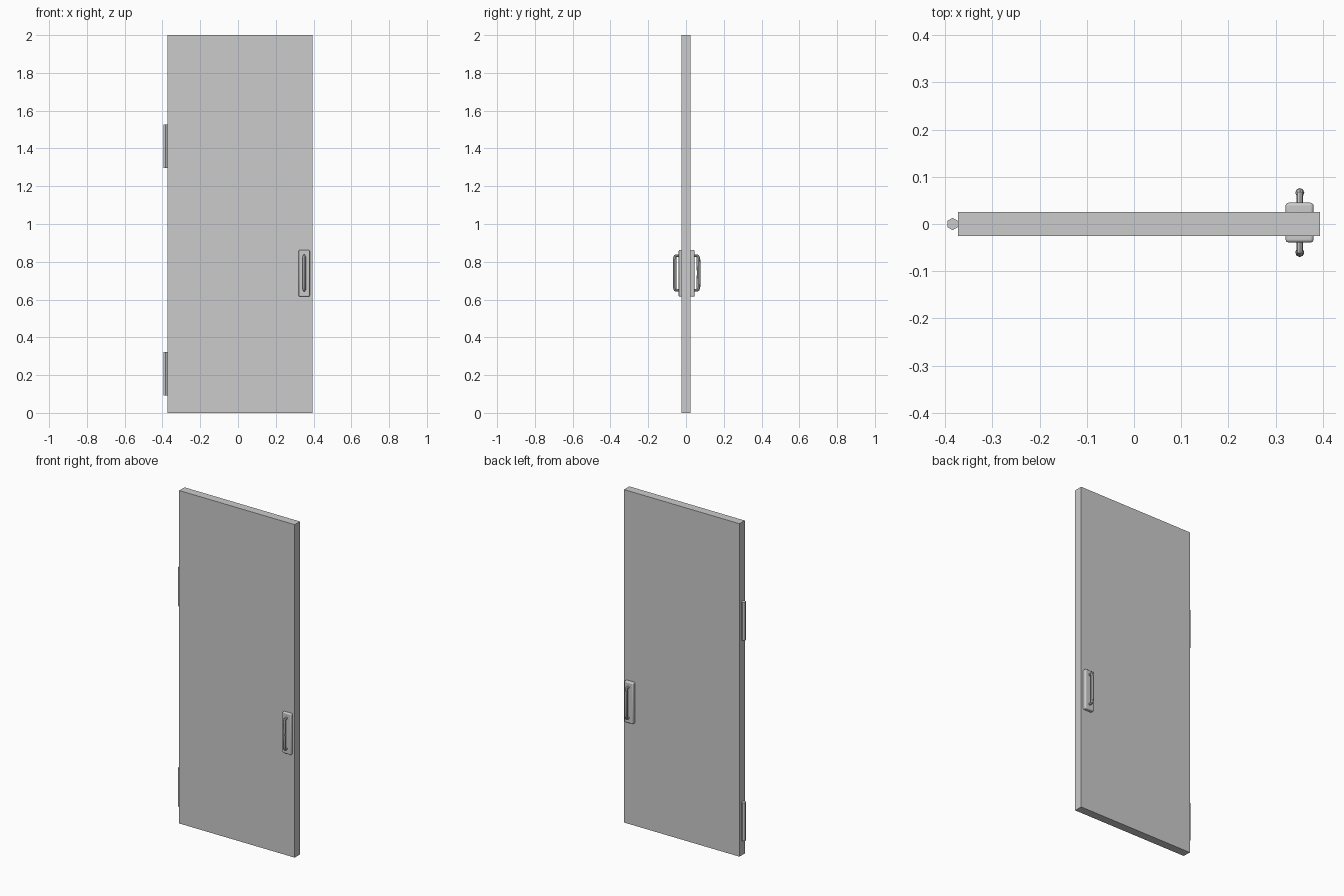
import bpy, math

if "Cube" in bpy.data.objects:
    bpy.data.objects.remove(bpy.data.objects["Cube"])


def smooth(obj):
    bpy.ops.object.select_all(action='DESELECT')
    obj.select_set(True)
    bpy.context.view_layer.objects.active = obj
    bpy.ops.object.shade_smooth_by_angle(angle=math.radians(40))


def box(name, x, y, z, bevel=0.0):
    """Box from (min, max) ranges, with an optional rounded edge."""
    bpy.ops.mesh.primitive_cube_add(size=1, location=[(a + b) / 2 for a, b in (x, y, z)])
    obj = bpy.context.object
    obj.name = name
    obj.scale = [b - a for a, b in (x, y, z)]
    bpy.ops.object.transform_apply(location=False, rotation=False, scale=True)
    if bevel:
        mod = obj.modifiers.new("rounded_edges", 'BEVEL')
        mod.width = bevel
        mod.segments = 3
        smooth(obj)
    return obj


def pull_handle(name, x, y_plate, side):
    """C-shaped bar that starts and ends in the plate; bar is thicker than its stems."""
    out = 0.031
    path = [(-0.01, 0.832, 0.007), (0.012, 0.832, 0.007), (0.018, 0.831, 0.0072),
            (out - 0.012, 0.826, 0.0085), (out - 0.010, 0.812, 0.0095),
            (out - 0.0095, 0.742, 0.0095),
            (out - 0.010, 0.668, 0.0095), (out - 0.012, 0.655, 0.0085),
            (0.018, 0.650, 0.0072), (0.012, 0.649, 0.007), (-0.01, 0.649, 0.007)]
    curve = bpy.data.curves.new(name, 'CURVE')
    curve.dimensions = '3D'
    curve.bevel_depth = 1.0
    curve.bevel_resolution = 2
    curve.use_fill_caps = True
    spline = curve.splines.new('POLY')
    spline.points.add(len(path) - 1)
    for p, (d, z, r) in zip(spline.points, path):
        p.co = (x, y_plate + side * d, z, 1)
        p.radius = r
    obj = bpy.data.objects.new(name, curve)
    bpy.context.collection.objects.link(obj)
    bpy.ops.object.select_all(action='DESELECT')
    obj.select_set(True)
    bpy.context.view_layer.objects.active = obj
    bpy.ops.object.convert(target='MESH')
    smooth(bpy.context.object)


# Door panel
box("door_panel", (-0.373, 0.394), (-0.025, 0.025), (0, 2))

# Hexagonal hinge barrels on the left edge
for name, z0, z1 in (("lower_hinge", 0.092, 0.322), ("upper_hinge", 1.296, 1.526)):
    bpy.ops.mesh.primitive_cylinder_add(vertices=6, radius=0.013, depth=z1 - z0,
                                        location=(-0.384, 0, (z0 + z1) / 2))
    bpy.context.object.name = name

# Backing plate and pull handle on both faces
for name, side, y in (("front", -1, -0.039), ("back", 1, 0.045)):
    box(name + "_handle_plate", (0.321, 0.380), sorted((side * 0.015, y)), (0.615, 0.862), 0.006)
    pull_handle(name + "_handle", 0.351, y, side)
